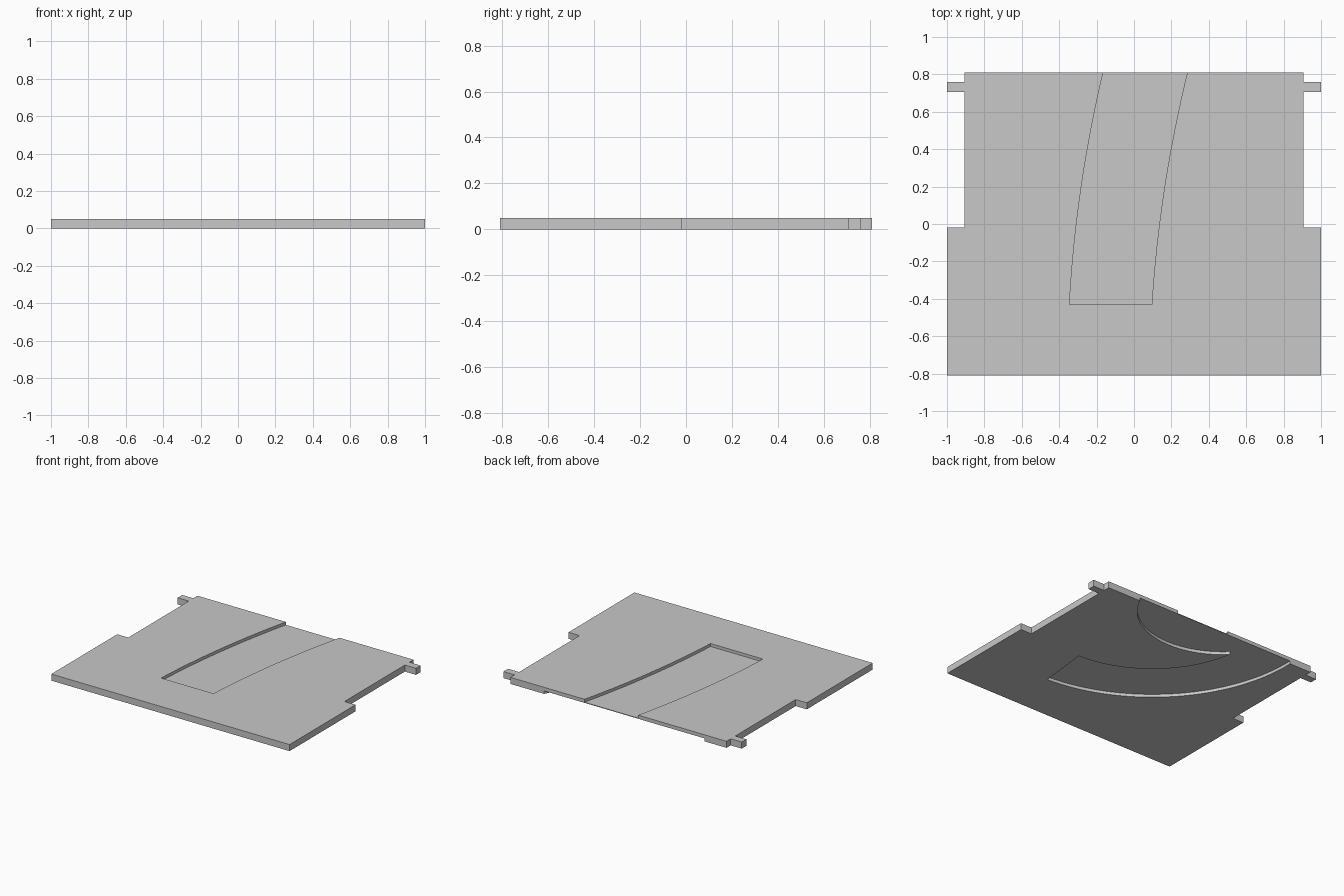
import bpy
import bmesh
import math

cube = bpy.data.objects.get("Cube")
if cube:
    bpy.data.objects.remove(cube, do_unlink=True)

THICKNESS = 0.05
POCKET = 0.0225          # depth of the recesses on either face
BACK = 0.81              # rear edge of the panel

grey = bpy.data.materials.new("plain_grey")
grey.use_nodes = True
colour = (0.58, 0.58, 0.58, 1)
grey.diffuse_color = colour
grey.node_tree.nodes["Principled BSDF"].inputs["Base Color"].default_value = colour


def prism(name, outline, bottom, top):
    """Extrude a flat outline between two heights."""
    bm = bmesh.new()
    face = bm.faces.new([bm.verts.new((x, y, bottom)) for x, y in outline])
    grown = bmesh.ops.extrude_face_region(bm, geom=[face])
    moved = [v for v in grown["geom"] if isinstance(v, bmesh.types.BMVert)]
    bmesh.ops.translate(bm, verts=moved, vec=(0, 0, top - bottom))
    bmesh.ops.recalc_face_normals(bm, faces=bm.faces)
    mesh = bpy.data.meshes.new(name)
    bm.to_mesh(mesh)
    bm.free()
    mesh.materials.append(grey)
    obj = bpy.data.objects.new(name, mesh)
    bpy.context.collection.objects.link(obj)
    return obj


def arc(cx, cy, radius, start, end, steps=40):
    angles = [math.radians(start + (end - start) * i / steps) for i in range(steps + 1)]
    return [(cx + radius * math.cos(a), cy + radius * math.sin(a)) for a in angles]


def bowed(start, end, bow, steps=24):
    """Shallow curve between two points, bulging sideways by bow."""
    points = []
    for i in range(steps + 1):
        t = i / steps
        x = start[0] + (end[0] - start[0]) * t - 4 * bow * t * (1 - t)
        points.append((x, start[1] + (end[1] - start[1]) * t))
    return points


def carve(target, cutter):
    mod = target.modifiers.new(cutter.name, 'BOOLEAN')
    mod.operation = 'DIFFERENCE'
    mod.solver = 'EXACT'
    mod.object = cutter
    bpy.context.view_layer.objects.active = target
    bpy.ops.object.modifier_apply(modifier=mod.name)
    bpy.data.objects.remove(cutter, do_unlink=True)


# Panel with side notches and rear hinge tabs, mirrored across the middle
half = [(1, -BACK), (1, -0.02), (0.907, -0.02), (0.907, 0.705),
        (1, 0.705), (1, 0.76), (0.907, 0.76), (0.907, BACK)]
outline = half + [(-x, y) for x, y in reversed(half)]
panel = prism("panel", outline, 0, THICKNESS)

# Top slot, open at the rear edge
left_side = bowed((-0.345, -0.43), (-0.165, BACK), 0.028)
right_side = bowed((0.095, -0.43), (0.285, BACK), 0.028)
slot = left_side + [(-0.165, 1), (0.285, 1)] + right_side[::-1]
carve(panel, prism("top_slot", slot, THICKNESS - POCKET, 0.2))

# Underside: long curved channel that sweeps out through the rear edge
channel = arc(0.48, 0.77, 1.205, 267, 170) + arc(0.48, 0.77, 0.815, 170, 268.5)
carve(panel, prism("lower_channel", channel, -0.2, POCKET))

# Underside: rounded recess at the rear edge, joining the channel
recess = arc(0.09, 1.06, 0.59, 0, 360, 64)[:-1]
carve(panel, prism("lower_recess", recess, -0.2, POCKET))

# Flat faces with smooth curved walls
bpy.ops.object.select_all(action='DESELECT')
panel.select_set(True)
bpy.context.view_layer.objects.active = panel
bpy.ops.object.shade_smooth_by_angle(angle=math.radians(25))
